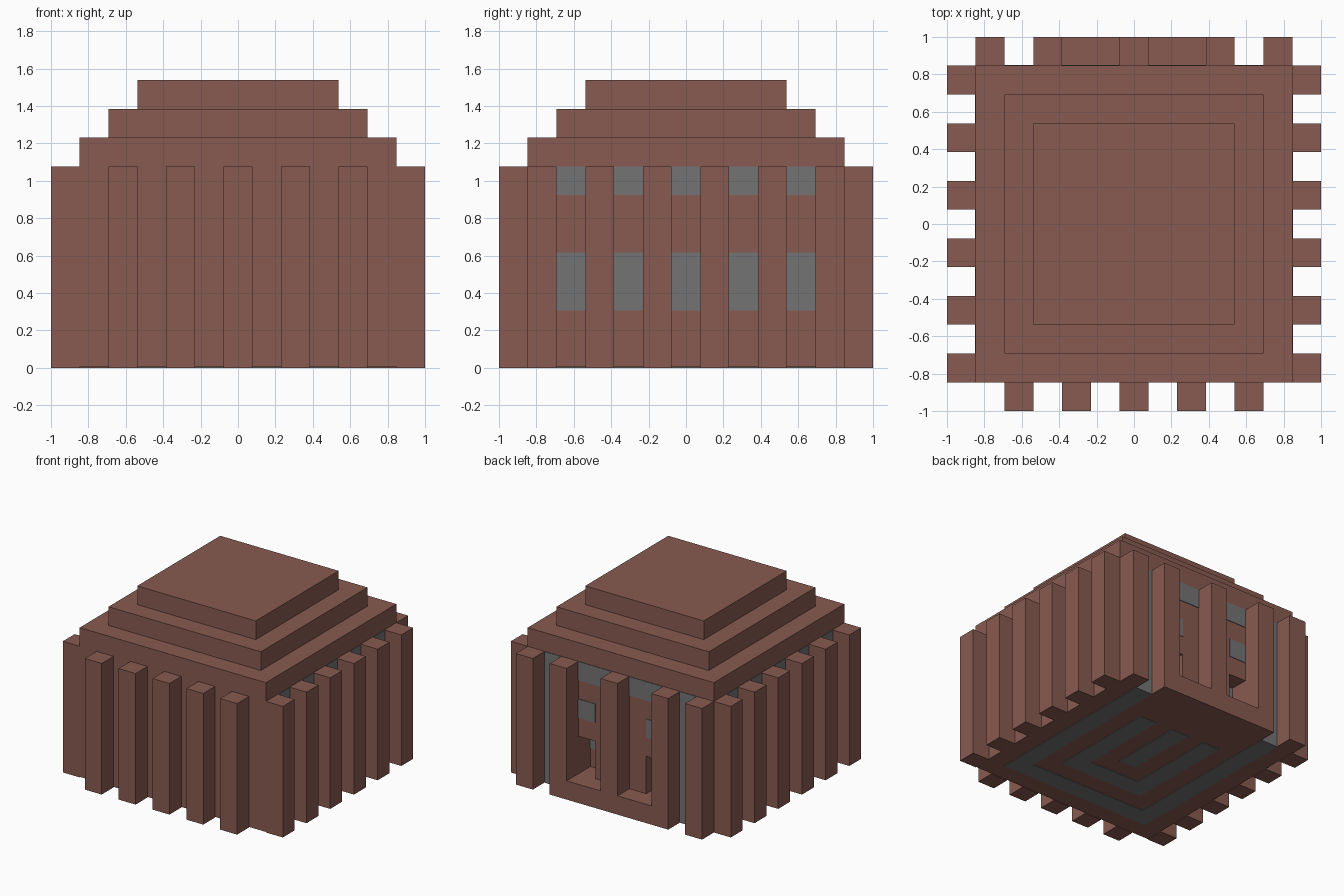
import bpy

cube = bpy.data.objects.get("Cube")
if cube:
    bpy.data.objects.remove(cube, do_unlink=True)

U = 2 / 13        # one building block
T = 0.03          # plate thickness in blocks


def material(name, rgb):
    m = bpy.data.materials.new(name)
    m.use_nodes = True
    color = (*rgb, 1)
    m.diffuse_color = color
    m.node_tree.nodes["Principled BSDF"].inputs["Base Color"].default_value = color
    return m


BROWN = material("brown clay", (0.242, 0.104, 0.082))
GRAY = material("gray stone", (0.174, 0.174, 0.174))


def box(name, x, y, z, mat=BROWN):
    """Box from three (low, high) ranges given in blocks."""
    bpy.ops.mesh.primitive_cube_add(size=1)
    ob = bpy.context.object
    ob.name = name
    ranges = (x, y, z)
    for v in ob.data.vertices:
        v.co = [U * (r[1] if c > 0 else r[0]) for c, r in zip(v.co, ranges)]
    ob.data.materials.append(mat)
    return ob


def cell(i):
    return (i - 0.5, i + 0.5)


# Main body with two door recesses in the back
body = box("body", (-5.5, 5.5), (-5.5, 5.5), (T, 8))
for i in (-2, 2):
    cutter = box("door_cutter", cell(i), (4.5, 6), (1, 3))
    cutter.hide_render = True
    cut = body.modifiers.new("door", "BOOLEAN")
    cut.object = cutter
    cut.operation = "DIFFERENCE"
    cut.solver = "EXACT"
    bpy.context.view_layer.objects.active = body
    bpy.ops.object.modifier_apply(modifier=cut.name)
    bpy.data.objects.remove(cutter, do_unlink=True)
    box("door_lintel_panel", cell(i), (4.5, 4.5 + T), (2, 3), GRAY)

# Stepped roof
box("lower_roof_step", (-4.5, 4.5), (-4.5, 4.5), (8, 9))
box("upper_roof_step", (-3.5, 3.5), (-3.5, 3.5), (9, 10))

# Pillars around the walls
for side, xs in (("left", (5.5, 6.5)), ("right", (-6.5, -5.5))):
    for j in range(-5, 6, 2):
        box(side + "_pillar", xs, cell(j), (0, 7))
for i in range(-4, 5, 2):
    box("front_pillar", cell(i), (-6.5, -5.5), (0, 7))
for i in (-5, -3, 0, 3, 5):
    box("back_pillar", cell(i), (5.5, 6.5), (0, 7))

# Low sills between the back pillars
for xs in ((-2.5, -0.5), (0.5, 2.5)):
    box("back_sill", xs, (5.5, 6.5), (0, 1))

# Side windows, two rows between the pillars
for side, xs in (("left", (5.5, 5.5 + T)), ("right", (-5.5 - T, -5.5))):
    for j in range(-4, 5, 2):
        for zs in ((2, 4), (6, 7)):
            box(side + "_window", xs, cell(j), zs, GRAY)

# Back windows and full-height strips
back = (5.5, 5.5 + T)
for s in (-1, 1):
    box("back_strip", cell(4 * s), back, (0, 7), GRAY)
    box("back_window", cell(2 * s), back, (4, 5), GRAY)
    box("back_top_window", sorted((0.5 * s, 2.5 * s)), back, (6, 7), GRAY)

# Nested channels inlaid in the underside
floor = (0, 2 * T)
for r, end in ((4, 5.5), (2, 3.5)):
    box("floor_channel_front", (-r - 0.5, r + 0.5), cell(-r), floor, GRAY)
    for i in (-r, r):
        box("floor_channel_side", cell(i), (-r + 0.5, end), floor, GRAY)
box("floor_channel_middle", cell(0), (-0.5, 3.5), floor, GRAY)
